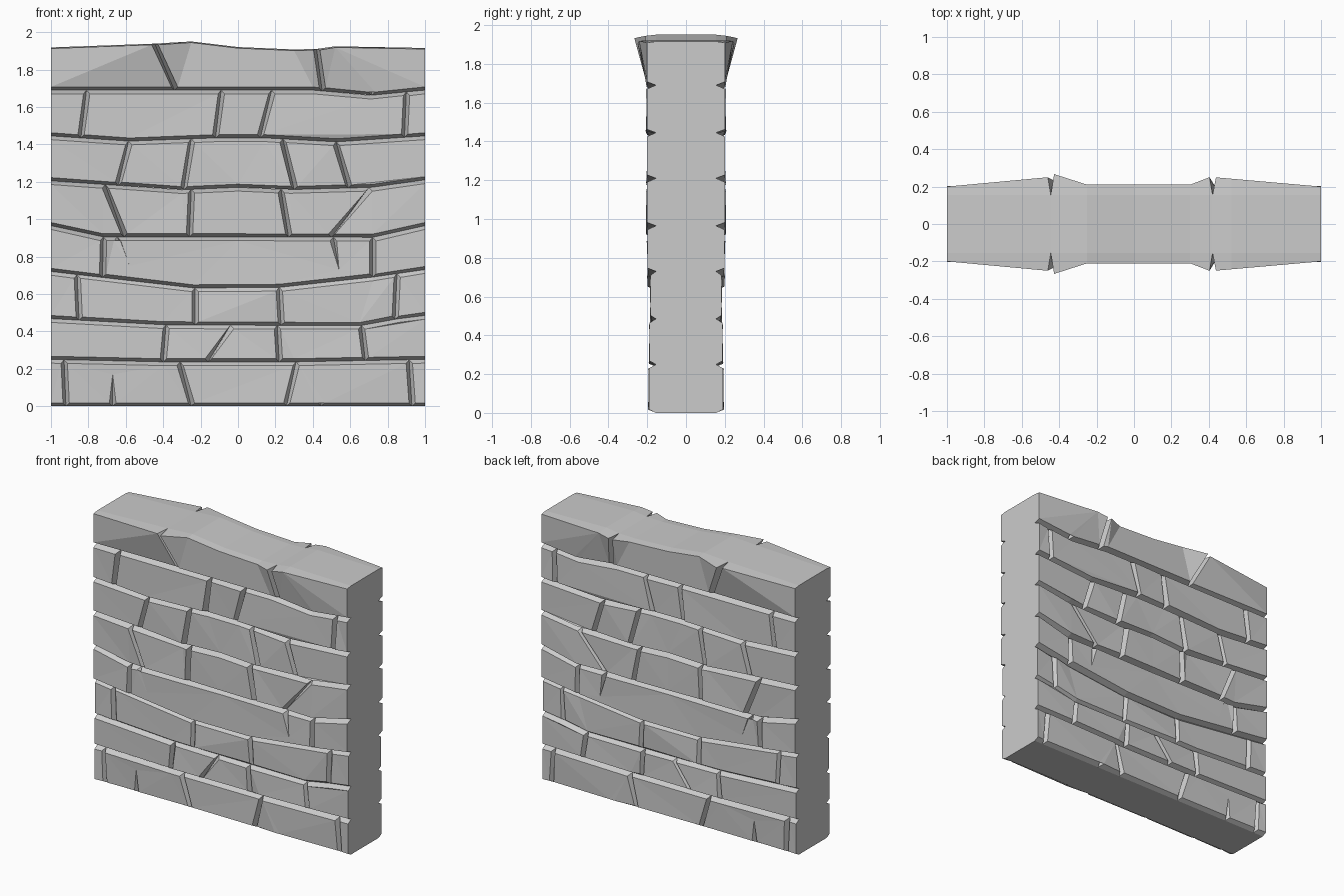
import bpy, bmesh, random

if "Cube" in bpy.data.objects:
    bpy.data.objects.remove(bpy.data.objects["Cube"])
random.seed(4)

DEEP = 0.155      # half thickness at the bottom of the mortar grooves
LINES = [         # wavy bed joints (x, z), from the ground to the top
    [(-1, 0), (1, 0)],
    [(-1, .25), (-.4, .237), (.3, .237), (1, .25)],
    [(-1, .468), (-.4, .435), (.65, .43), (.86, .468), (1, .485)],
    [(-1, .72), (-.24, .632), (.22, .635), (.72, .69), (1, .73)],
    [(-1, .965), (-.72, .905), (0, .905), (.72, .903), (1, .965)],
    [(-1, 1.205), (-.3, 1.157), (0, 1.17), (.28, 1.158), (.72, 1.17), (1, 1.21)],
    [(-1, 1.445), (-.58, 1.417), (-.1, 1.435), (.14, 1.435), (.53, 1.413), (1, 1.445)],
    [(-1, 1.69), (.4, 1.69), (.71, 1.662), (1, 1.69)],
    [(-1, 1.918), (-.45, 1.938), (-.25, 1.95), (0, 1.92), (.3, 1.907),
     (.42, 1.91), (.52, 1.924), (1, 1.915)],
]
JOINTS = [        # upright joints of each course (x at bottom, x at top)
    [(-.92, -.93), (-.25, -.31), (.26, .31), (.93, .915)],
    [(-.40, -.385), (-.16, -.04), (.22, .21), (.68, .66)],
    [(-.85, -.86), (-.23, -.23), (.23, .22), (.84, .85)],
    [(-.725, -.72), (.72, .72)],
    [(-.61, -.71), (-.26, -.25), (.27, .23), (.5, .7)],
    [(-.64, -.585), (-.29, -.25), (.3, .24), (.59, .525)],
    [(-.84, -.81), (-.12, -.09), (.12, .18), (.89, .9)],
    [(-.34, -.445), (.45, .42)],
]
DEPTH = [.19, .187, .182, .198, .2, .2, .202, .2]
# cracks: course -> (starts at top?, x at edge, tip x, tip z)
CRACKS = {0: [(False, -.67, -.67, .17), (False, .445, .445, .09)],
          3: [(True, -.645, -.58, .75), (True, .51, .54, .73)],
          7: [(False, .715, .715, 1.87)]}
# flare of the top edge (x, half thickness)
FLARE = [(-1, .2), (-.46, .25), (-.42, .27), (-.25, .21), (.3, .21),
         (.4, .25), (.43, .25), (1, .2)]


def interp(line, x):
    for (a, p), (b, q) in zip(line, line[1:]):
        if x <= b:
            return p + (q - p) * (x - a) / (b - a)
    return line[-1][1]


def edge_points(course, top, xl, xr, gap_l, gap_r):
    """Pairs of front and groove points along one long edge, left to right."""
    line = LINES[course + top]
    cap = top and course == 7
    dz = -.006 if cap else -.02 if top else .017

    def pair(fx, ox):
        z = interp(line, ox)
        y = DEPTH[course]
        if cap:
            y = interp(FLARE, fx)
        elif abs(fx) < 1:
            y += random.uniform(-.008, .006)
        return (fx, -y, z + dz), (ox, -DEEP, z)

    items = [(xl, [pair(xl + gap_l, xl)]), (xr, [pair(xr - gap_r, xr)])]
    items += [(x, [pair(x, x)]) for x, _ in line if xl + .03 < x < xr - .03]
    for at_top, cx, tx, tz in CRACKS.get(course, []):
        if at_top == bool(top) and xl < cx < xr:
            tip = (tx, -DEPTH[course], tz)
            items = [i for i in items if abs(i[0] - cx) > .03]
            items.append((cx, [pair(cx - .018, cx), (tip, tip), pair(cx + .018, cx)]))
    return [p for _, ps in sorted(items, key=lambda i: i[0]) for p in ps]


def add_stone(bm, course, left, right):
    gl = 0 if left[0] == -1 else .018
    gr = 0 if right[0] == 1 else .016
    low = edge_points(course, 0, left[0], right[0], gl, gr)
    high = edge_points(course, 1, left[1], right[1], gl, gr)
    ring = low + high[::-1]
    front = [bm.verts.new(f) for f, _ in ring]
    groove = [bm.verts.new(o) for _, o in ring]
    face = bm.faces.new(front)
    n, nl = len(ring), len(low)
    for i in range(n):
        j = (i + 1) % n
        bm.faces.new((front[j], front[i], groove[i], groove[j]))
        a, b = groove[i].co, groove[j].co
        ends = abs(a.x) == 1 and a.x == b.x
        base = course == 0 and j < nl and i < j
        crown = course == 7 and i >= nl and j > i
        # outer skin of the wall carries on to the middle plane
        if (ends or base or crown) and abs(a.y) <= DEEP + .001 and abs(b.y) <= DEEP + .001:
            c = [bm.verts.new((v.x, 0, v.z)) for v in (a, b)]
            bm.faces.new((groove[j], groove[i], c[0], c[1]))
    bmesh.ops.triangulate(bm, faces=[face])


# one object per course of stones, mirrored front to back
for c, joints in enumerate(JOINTS):
    bm = bmesh.new()
    sides = [(-1, -1)] + joints + [(1, 1)]
    for left, right in zip(sides, sides[1:]):
        add_stone(bm, c, left, right)
    bmesh.ops.remove_doubles(bm, verts=bm.verts[:], dist=.0005)
    me = bpy.data.meshes.new("stone_course_%d" % (c + 1))
    bm.to_mesh(me)
    bm.free()
    ob = bpy.data.objects.new(me.name, me)
    bpy.context.collection.objects.link(ob)
    m = ob.modifiers.new("front_to_back", 'MIRROR')
    m.use_axis = (False, True, False)
